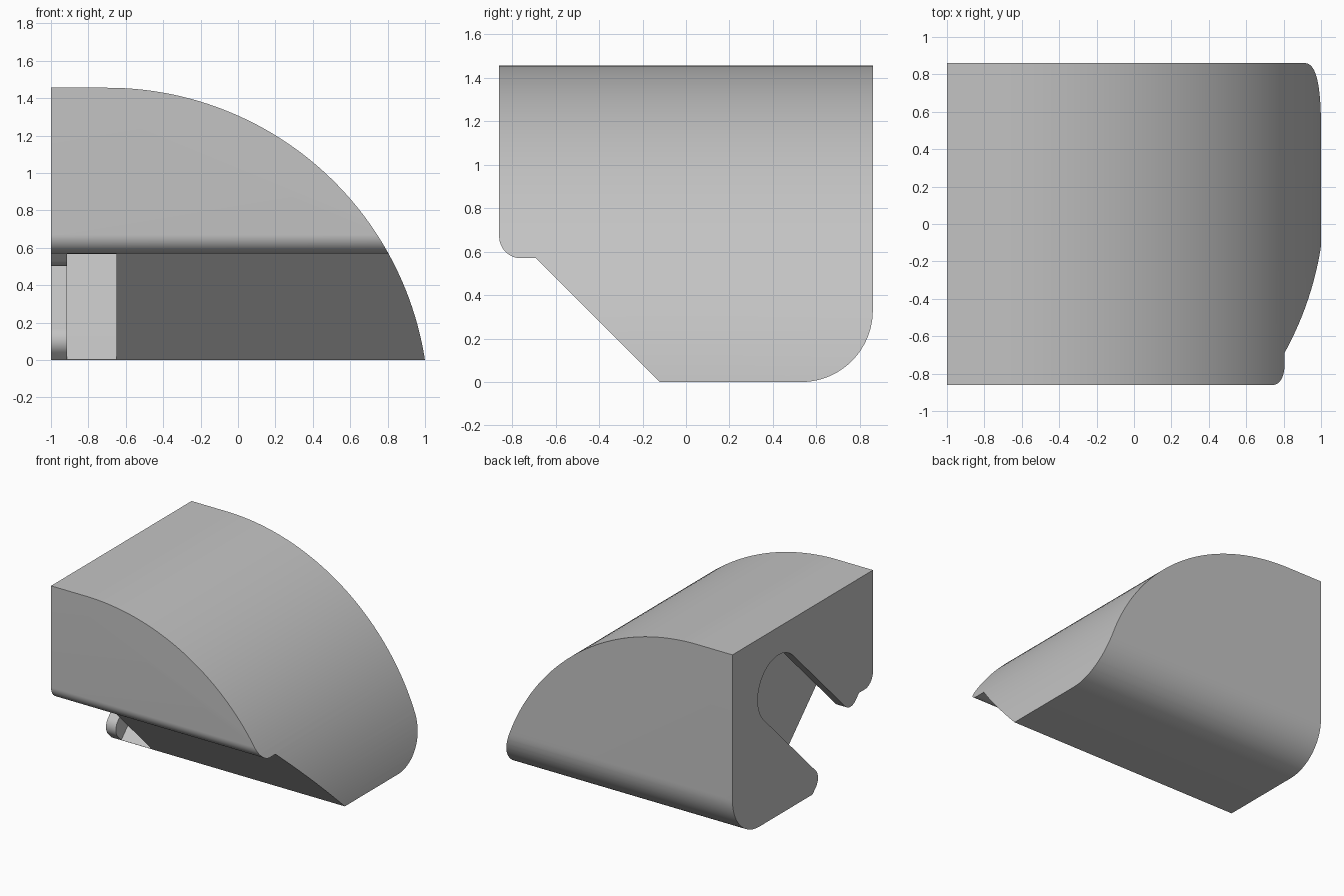
import bpy, bmesh, math
from mathutils import Vector

if "Cube" in bpy.data.objects:
    bpy.data.objects.remove(bpy.data.objects["Cube"])

grey = bpy.data.materials.new("plain grey")
grey.use_nodes = True
tone = (0.55, 0.55, 0.55, 1)
grey.diffuse_color = tone
grey.node_tree.nodes["Principled BSDF"].inputs["Base Color"].default_value = tone


def arc(cx, cy, r, a0, a1, n=16):
    """Points on an arc, angles in degrees."""
    angles = [math.radians(a0 + (a1 - a0) * i / n) for i in range(n + 1)]
    return [(cx + r * math.cos(a), cy + r * math.sin(a)) for a in angles]


def prism(name, outline, axis, start, end):
    """Extrude a flat outline along the x or y axis."""
    def place(p):
        return (start, p[0], p[1]) if axis == "x" else (p[0], start, p[1])
    bm = bmesh.new()
    face = bm.faces.new([bm.verts.new(place(p)) for p in outline])
    out = bmesh.ops.extrude_face_region(bm, geom=[face])
    step = Vector((end - start, 0, 0) if axis == "x" else (0, end - start, 0))
    bmesh.ops.translate(bm, vec=step,
                        verts=[v for v in out["geom"] if isinstance(v, bmesh.types.BMVert)])
    bmesh.ops.recalc_face_normals(bm, faces=bm.faces)
    mesh = bpy.data.meshes.new(name)
    bm.to_mesh(mesh)
    bm.free()
    mesh.materials.append(grey)
    obj = bpy.data.objects.new(name, mesh)
    bpy.context.collection.objects.link(obj)
    return obj


def slot_point(p):
    """Turn (depth, across) into (y, z): the slot runs square to the chamfer."""
    k = math.sqrt(0.5)
    s, d = p
    return (-0.405 + k * (s - d), 0.285 + k * (s + d))


# Body: side outline with rounded corners and a 45 degree chamfer
side = [(-0.86, 1.6)] + arc(-0.76, 0.67, 0.10, 180, 270)
side += [(-0.69, 0.57), (-0.12, 0)] + arc(0.53, 0.33, 0.33, 270, 360, 24) + [(0.86, 1.6)]
body = prism("body", side, "x", -1.2, 1.2)

# Domed outline seen from the front
dome = [(-1, -0.1), (-1, 1.456)] + arc(-0.7, -0.264, 1.72, 90, 5, 56)
dome_cutter = prism("dome_cutter", dome, "y", -1.2, 1.2)

# Wide inner part of the keyed slot
depth, wide, narrow, lip = 0.99, 0.40, 0.255, 0.09
inner = [(-0.3, -wide)] + arc(depth, 0, wide, -90, 90, 32) + [(-0.3, wide)]
inner_cutter = prism("inner_slot_cutter", [slot_point(p) for p in inner], "x", -0.915, -0.65)

# Narrow outer part with rounded lips at its mouth
mouth = [(-0.3, -narrow - lip)] + arc(lip, -narrow - lip, lip, 180, 90)
mouth += arc(depth, 0, narrow, -90, 90, 32)
mouth += arc(lip, narrow + lip, lip, 270, 180) + [(-0.3, narrow + lip)]
mouth_cutter = prism("slot_mouth_cutter", [slot_point(p) for p in mouth], "x", -1.1, -0.8)

# Cut the body
for cutter, mode in ((dome_cutter, "INTERSECT"), (inner_cutter, "DIFFERENCE"),
                     (mouth_cutter, "DIFFERENCE")):
    mod = body.modifiers.new(cutter.name, "BOOLEAN")
    mod.operation = mode
    mod.solver = "EXACT"
    mod.object = cutter
    cutter.hide_render = True

cut = bpy.data.meshes.new_from_object(body.evaluated_get(bpy.context.evaluated_depsgraph_get()))
body.modifiers.clear()
body.data = cut
for cutter in (dome_cutter, inner_cutter, mouth_cutter):
    bpy.data.objects.remove(cutter)

# Smooth the curved faces, keep the edges sharp
bpy.ops.object.select_all(action="DESELECT")
body.select_set(True)
bpy.context.view_layer.objects.active = body
bpy.ops.object.shade_smooth_by_angle(angle=math.radians(25))
